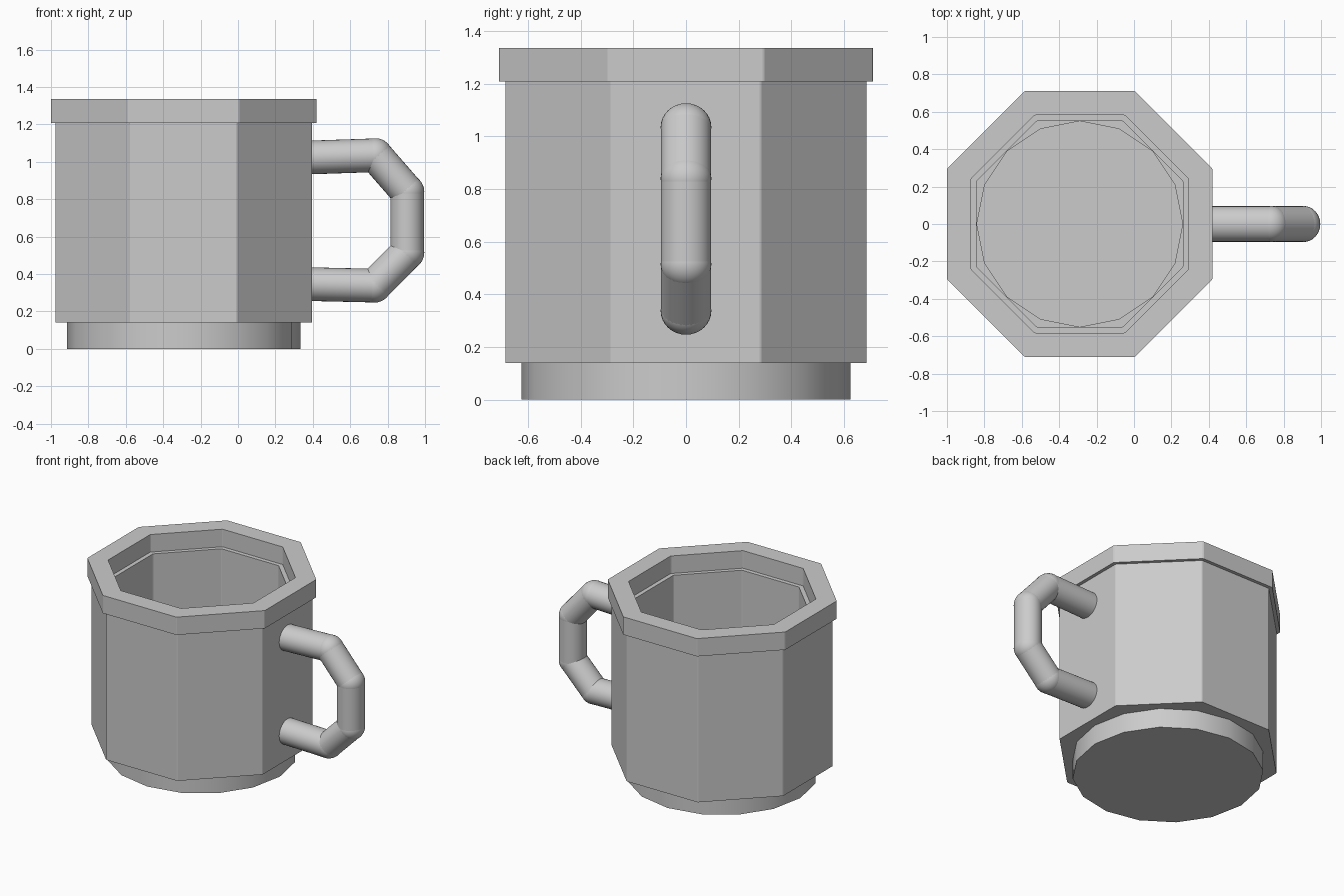
import bpy, bmesh, math
from mathutils import Vector

if "Cube" in bpy.data.objects:
    bpy.data.objects.remove(bpy.data.objects["Cube"])

CX = -0.29  # axis of the cup


def octagon(apothem, z, chamfer=0.004):
    """Octagon with flats on the axes and tiny chamfered corners."""
    r = apothem / math.cos(math.pi / 8)
    d = chamfer / r
    return [(CX + r * math.cos(a), r * math.sin(a), z)
            for k in range(8) for s in (-d, d)
            for a in [math.pi / 8 + k * math.pi / 4 + s]]


def circle(r, z, n=16):
    return [(CX + r * math.cos(2 * math.pi * k / n),
             r * math.sin(2 * math.pi * k / n), z) for k in range(n)]


def finish(name, bm):
    bmesh.ops.recalc_face_normals(bm, faces=bm.faces)
    me = bpy.data.meshes.new(name)
    bm.to_mesh(me)
    bm.free()
    ob = bpy.data.objects.new(name, me)
    bpy.context.collection.objects.link(ob)
    return ob


def loft(name, loops, closed):
    """Skin the loops; closed joins last to first, otherwise cap both ends."""
    bm = bmesh.new()
    rings = [[bm.verts.new(p) for p in loop] for loop in loops]
    pairs = list(zip(rings, rings[1:]))
    if closed:
        pairs.append((rings[-1], rings[0]))
    else:
        bm.faces.new(rings[0])
        bm.faces.new(rings[-1])
    for a, b in pairs:
        n = len(a)
        for i in range(n):
            j = (i + 1) % n
            bm.faces.new((a[i], a[j], b[j], b[i]))
    return finish(name, bm)


def octagon_ring(name, outer, inner, z0, z1):
    return loft(name, [octagon(outer, z0), octagon(outer, z1),
                       octagon(inner, z1), octagon(inner, z0)], True)


def smooth(ob, angle):
    bpy.ops.object.select_all(action='DESELECT')
    bpy.context.view_layer.objects.active = ob
    ob.select_set(True)
    bpy.ops.object.shade_smooth_by_angle(angle=math.radians(angle))


# Octagonal wall and thicker lip
octagon_ring("cup_body", 0.685, 0.55, 0.14, 1.21)
octagon_ring("cup_rim", 0.709, 0.58, 1.208, 1.337)

# Round sixteen-sided foot, hollow with the cup floor inside
base = loft("cup_base", [circle(0.625, 0), circle(0.625, 0.141),
                         circle(0.55, 0.141), circle(0.55, 0.03)], False)
smooth(base, 35)

# Handle: straight tubes with ball elbows
path = [Vector((x, 0, z)) for x, z in
        [(0.38, 1.023), (0.735, 1.035), (0.905, 0.84),
         (0.905, 0.515), (0.73, 0.338), (0.38, 0.346)]]
R = 0.09
bm = bmesh.new()
for a, b in zip(path, path[1:]):
    rot = (b - a).to_track_quat('Z', 'Y').to_matrix().to_4x4()
    rot.translation = (a + b) / 2
    bmesh.ops.create_cone(bm, cap_ends=True, segments=32, radius1=R, radius2=R,
                          depth=(b - a).length, matrix=rot)
handle = finish("handle_tubes", bm)
bm = bmesh.new()
for p in path[1:-1]:
    ball = bmesh.ops.create_uvsphere(bm, u_segments=32, v_segments=16, radius=R + 0.001)
    bmesh.ops.translate(bm, verts=ball["verts"], vec=p)
elbows = finish("handle_elbows", bm)
for ob in (handle, elbows):
    ob.scale.y = 1.06
    smooth(ob, 40)
